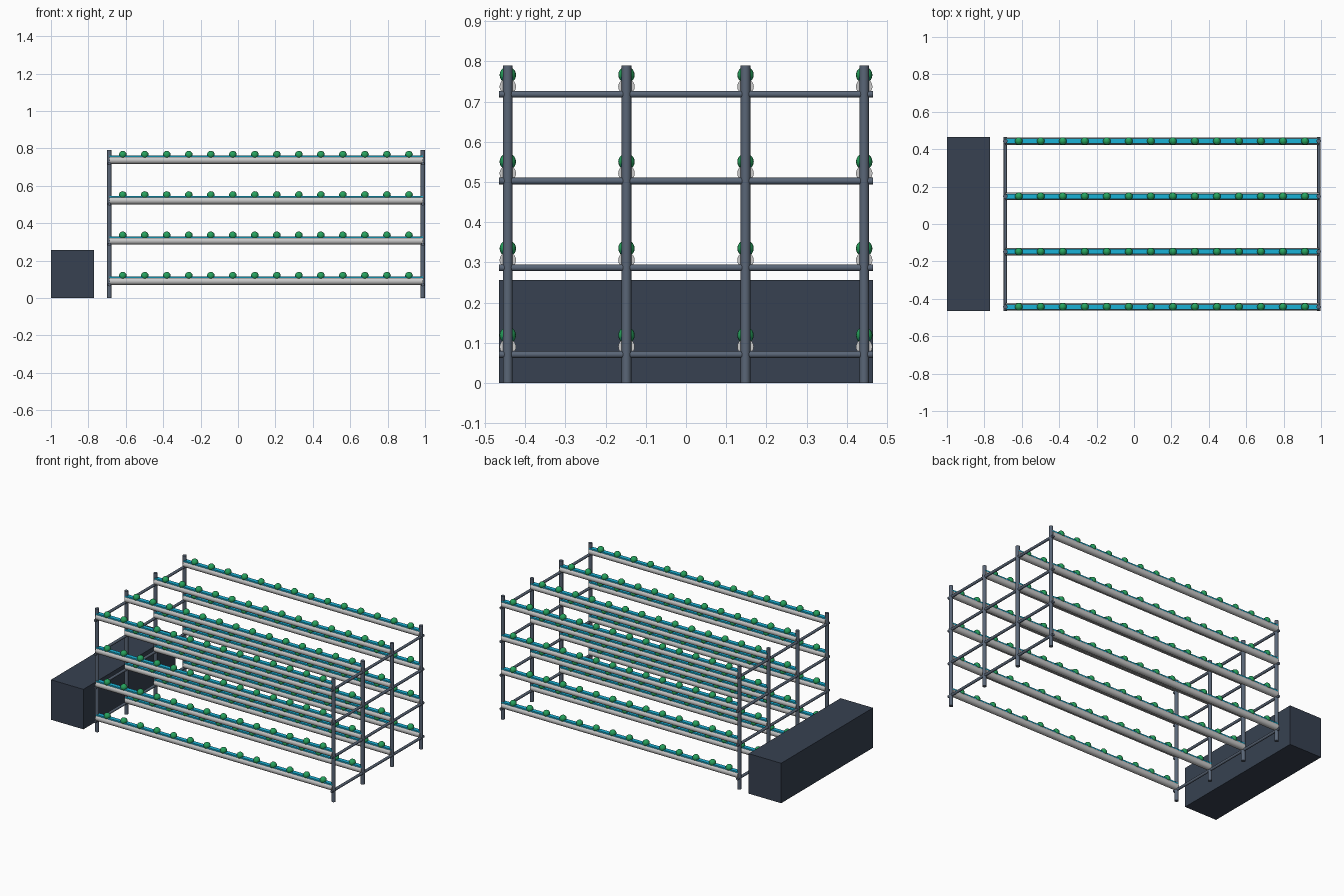
import bpy
from math import pi

if "Cube" in bpy.data.objects:
    bpy.data.objects.remove(bpy.data.objects["Cube"])

X0, X1 = -0.688, 0.988             # post columns
XM, LEN = (X0 + X1) / 2, X1 - X0
ROWS = [-0.443, -0.148, 0.148, 0.443]
TIERS = [0.09 + 0.2157 * i for i in range(4)]   # channel centre heights


def material(name, rgb):
    m = bpy.data.materials.new(name)
    m.diffuse_color = (*rgb, 1)
    m.use_nodes = True
    m.node_tree.nodes["Principled BSDF"].inputs["Base Color"].default_value = m.diffuse_color
    return m


SLATE = material("tank_slate", (0.038, 0.053, 0.082))
STEEL = material("frame_steel", (0.102, 0.133, 0.184))
WHITE = material("channel_white", (0.85, 0.85, 0.83))
WATER = material("water_cyan", (0.01, 0.45, 0.68))
GREEN = material("leaf_green", (0.02, 0.36, 0.11))


def finish(name, mat, smooth=True):
    o = bpy.context.object
    o.name = name
    o.data.materials.append(mat)
    if smooth:
        bpy.ops.object.shade_smooth_by_angle()
    return o


def box(name, size, loc, mat):
    bpy.ops.mesh.primitive_cube_add(size=1, location=loc)
    o = finish(name, mat, False)
    o.scale = size
    return o


def rod(name, r, length, loc, mat, rot=(0, 0, 0), sides=16):
    bpy.ops.mesh.primitive_cylinder_add(vertices=sides, radius=r, depth=length,
                                        location=loc, rotation=rot)
    return finish(name, mat)


# nutrient tank
box("nutrient_tank", (0.23, 0.93, 0.256), (-0.885, 0, 0.128), SLATE)

# end frames: posts and crossbars
for x in (X0, X1):
    for y in ROWS:
        rod("post", 0.012, 0.79, (x, y, 0.395), STEEL)
    for z in TIERS:
        rod("crossbar", 0.0085, 0.93, (x, 0, z - 0.019), STEEL, (pi / 2, 0, 0))

# one plant mesh shared by every plant
bpy.ops.mesh.primitive_uv_sphere_add(segments=16, ring_count=10, radius=0.0205)
plant = finish("plant", GREEN)
plant_mesh = plant.data
bpy.data.objects.remove(plant)

# growing channels with water strip and plants
for y in ROWS:
    for z in TIERS:
        rod("grow_channel", 0.0205, LEN, (XM, y, z), WHITE, (0, pi / 2, 0), 20)
        box("water_strip", (LEN, 0.026, 0.012), (XM, y, z + 0.018), WATER)
        for i in range(14):
            p = bpy.data.objects.new("plant", plant_mesh)
            p.location = (-0.616 + 0.1177 * i, y, z + 0.029)
            bpy.context.collection.objects.link(p)
